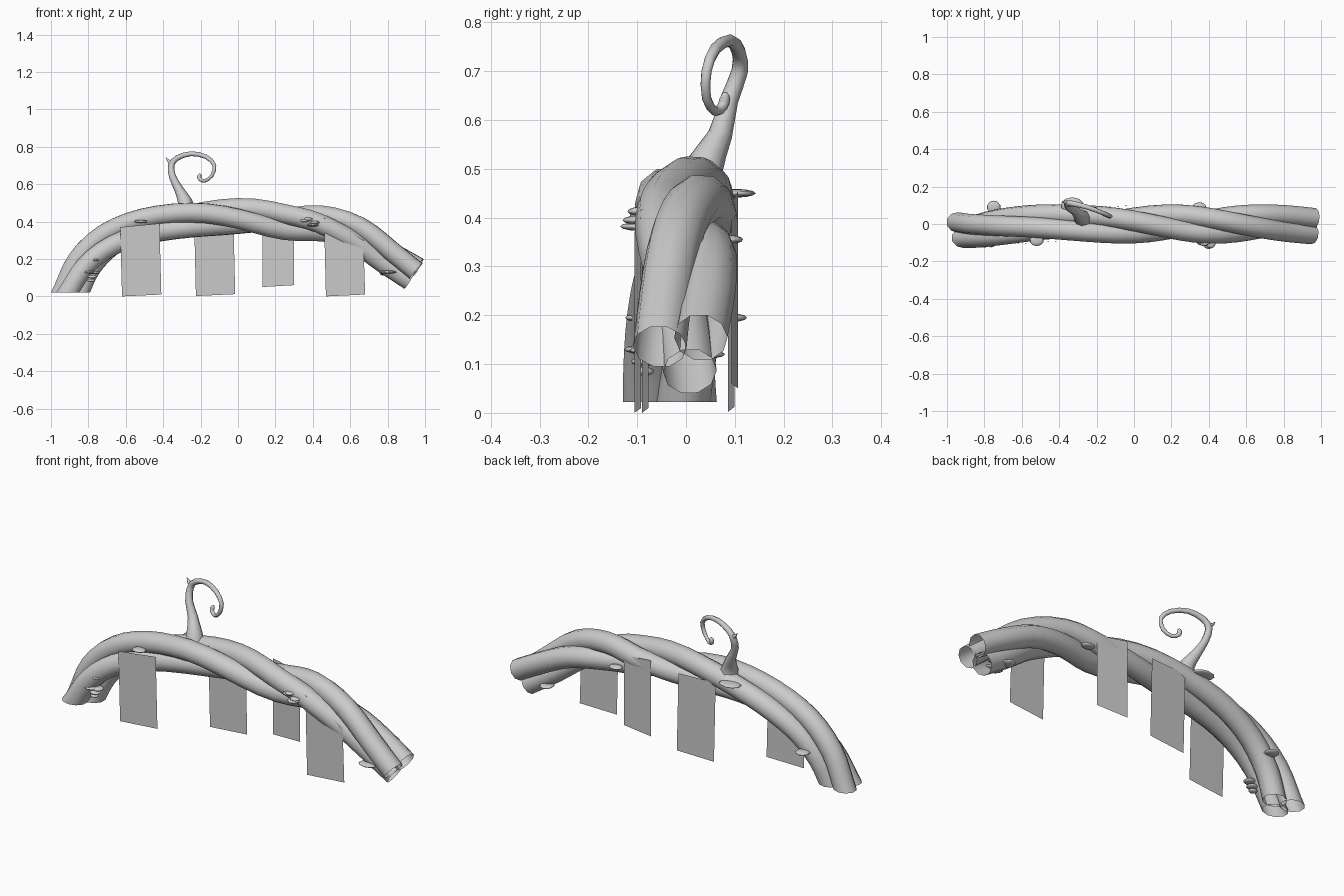
import bpy, bmesh, math
from mathutils import Vector, Matrix

if "Cube" in bpy.data.objects:
    bpy.data.objects.remove(bpy.data.objects["Cube"])


def finish(name, bm, smooth=True):
    me = bpy.data.meshes.new(name)
    bm.normal_update()
    bm.to_mesh(me)
    bm.free()
    ob = bpy.data.objects.new(name, me)
    bpy.context.collection.objects.link(ob)
    for p in me.polygons:
        p.use_smooth = smooth
    return ob


def spline(points, steps):
    """Catmull-Rom samples through points of any dimension."""
    pts = [Vector(p) for p in points]
    pts = [pts[0] * 2 - pts[1]] + pts + [pts[-1] * 2 - pts[-2]]
    out = []
    for a, b, c, d in zip(pts, pts[1:], pts[2:], pts[3:]):
        for i in range(steps):
            t = i / steps
            out.append(0.5 * (2 * b + (c - a) * t + (2 * a - 5 * b + 4 * c - d) * t * t
                              + (3 * b - a - 3 * c + d) * t ** 3))
    out.append(pts[-2])
    return out


def tube(bm, path, radii, sides, cap_end=False):
    """Sweep a round section along path, carrying the frame forward."""
    rings, u = [], Vector((0, 1, 0))
    for i, p in enumerate(path):
        t = (path[min(i + 1, len(path) - 1)] - path[max(i - 1, 0)]).normalized()
        u = (u - t * u.dot(t)).normalized()
        v = t.cross(u)
        rings.append([bm.verts.new(p + radii[i] * (u * math.cos(a) + v * math.sin(a)))
                      for a in (2 * math.pi * k / sides for k in range(sides))])
    for r, s in zip(rings, rings[1:]):
        for k in range(sides):
            j = (k + 1) % sides
            bm.faces.new((r[k], r[j], s[j], s[k]))
    if cap_end:
        bm.faces.new(rings[-1])


# Arched trunk: three twisted strands with open ends, twisting faster on the right
centre = spline([(-.945, -.025, -.06), (-.895, -.025, .03), (-.82, -.02, .17),
                 (-.69, -.01, .29), (-.5, 0, .372), (-.25, 0, .418), (0, 0, .425),
                 (.25, 0, .403), (.43, 0, .392), (.63, 0, .33), (.8, 0, .222),
                 (.945, -.005, .125)], 3)
dist = [0]
for a, b in zip(centre, centre[1:]):
    dist.append(dist[-1] + (b - a).length)
for s in range(3):
    path = []
    for i, p in enumerate(centre):
        t = (centre[min(i + 1, len(centre) - 1)] - centre[max(i - 1, 0)]).normalized()
        up = t.cross(Vector((0, 1, 0))).normalized()
        if up.dot(Vector((-.3, 0, 1))) < 0:
            up.negate()
        f = dist[i] / dist[-1]
        e = min(max((f - .38) / .57, 0), 1)
        ang = math.radians(-50 + 120 * s + 245 * f + 120 * e * e * (3 - 2 * e))
        path.append(p + 0.05 * (Vector((0, -math.sin(ang), 0)) + up * math.cos(ang)))
    bm = bmesh.new()
    tube(bm, path, [0.055] * len(path), 10)
    # level cut where the left end meets the ground
    bmesh.ops.bisect_plane(bm, geom=bm.verts[:] + bm.edges[:] + bm.faces[:],
                           plane_co=(0, 0, .022), plane_no=(0, 0, 1), clear_inner=True)
    finish(f"trunk_strand_{s + 1}", bm)

# Curled vine (x, y, z, radius)
vine = spline([(-.275, .03, .46, .05), (-.285, .04, .51, .038), (-.315, .07, .57, .025),
               (-.35, .088, .64, .019), (-.357, .11, .70, .017), (-.325, .108, .74, .015),
               (-.25, .09, .763, .013), (-.17, .06, .746, .012), (-.126, .042, .70, .011),
               (-.14, .042, .645, .010), (-.178, .06, .617, .009), (-.205, .075, .628, .011),
               (-.206, .08, .645, .011), (-.2, .08, .655, .005)], 2)
bm = bmesh.new()
tube(bm, [Vector(v[:3]) for v in vine], [v[3] for v in vine], 8, True)
finish("curled_vine", bm)

# Thorn on the vine
bm = bmesh.new()
tube(bm, [Vector((-.355, .112, .71)), Vector((-.375, .118, .728)), Vector((-.386, .12, .742))],
     [.014, .007, .001], 6, True)
finish("vine_thorn", bm)

# Hanging moss cards: corners as (x, z), y at left and right edges
cards = [
    ([(-.63, .37), (-.42, .39), (-.41, .01), (-.62, .0)], -.106, -.092),
    ([(-.235, .425), (-.025, .425), (-.015, .012), (-.225, .002)], .086, .099),
    ([(.13, .455), (.30, .43), (.30, .06), (.13, .05)], .107, .093),
    ([(.46, .42), (.67, .30), (.68, .01), (.47, .0)], -.09, -.077),
]
for i, (c, yl, yr) in enumerate(cards):
    bm = bmesh.new()
    ys = (yl, yr, yr, yl)
    bm.faces.new([bm.verts.new((x, y, z)) for (x, z), y in zip(c, ys)])
    finish(f"hanging_moss_{i + 1}", bm, False)

# Shelf mushrooms (x, y, z, half width, half depth)
shelves = [
    (-.52, -.088, .40, .037, .03), (-.765, -.09, .195, .034, .035),
    (-.80, -.09, .13, .042, .037), (-.765, -.085, .128, .03, .03),
    (-.78, -.085, .105, .029, .028), (-.785, -.085, .085, .022, .02),
    (.36, -.09, .405, .028, .025), (.40, -.095, .382, .034, .04),
    (.375, -.095, .413, .025, .025), (.41, -.1, .395, .028, .03),
    (-.33, .1, .45, .06, .043), (.35, .09, .355, .037, .027),
    (-.75, .09, .195, .037, .035), (.80, -.05, .13, .05, .035),
    (.79, .04, .12, .035, .04), (.82, -.02, .155, .03, .03),
]
for i, (x, y, z, w, d) in enumerate(shelves):
    bm = bmesh.new()
    m = Matrix.Translation((x, y, z)) @ Matrix.Diagonal((w, d, .009, 1))
    bmesh.ops.create_uvsphere(bm, u_segments=10, v_segments=6, radius=1, matrix=m)
    finish(f"shelf_mushroom_{i + 1}", bm)
